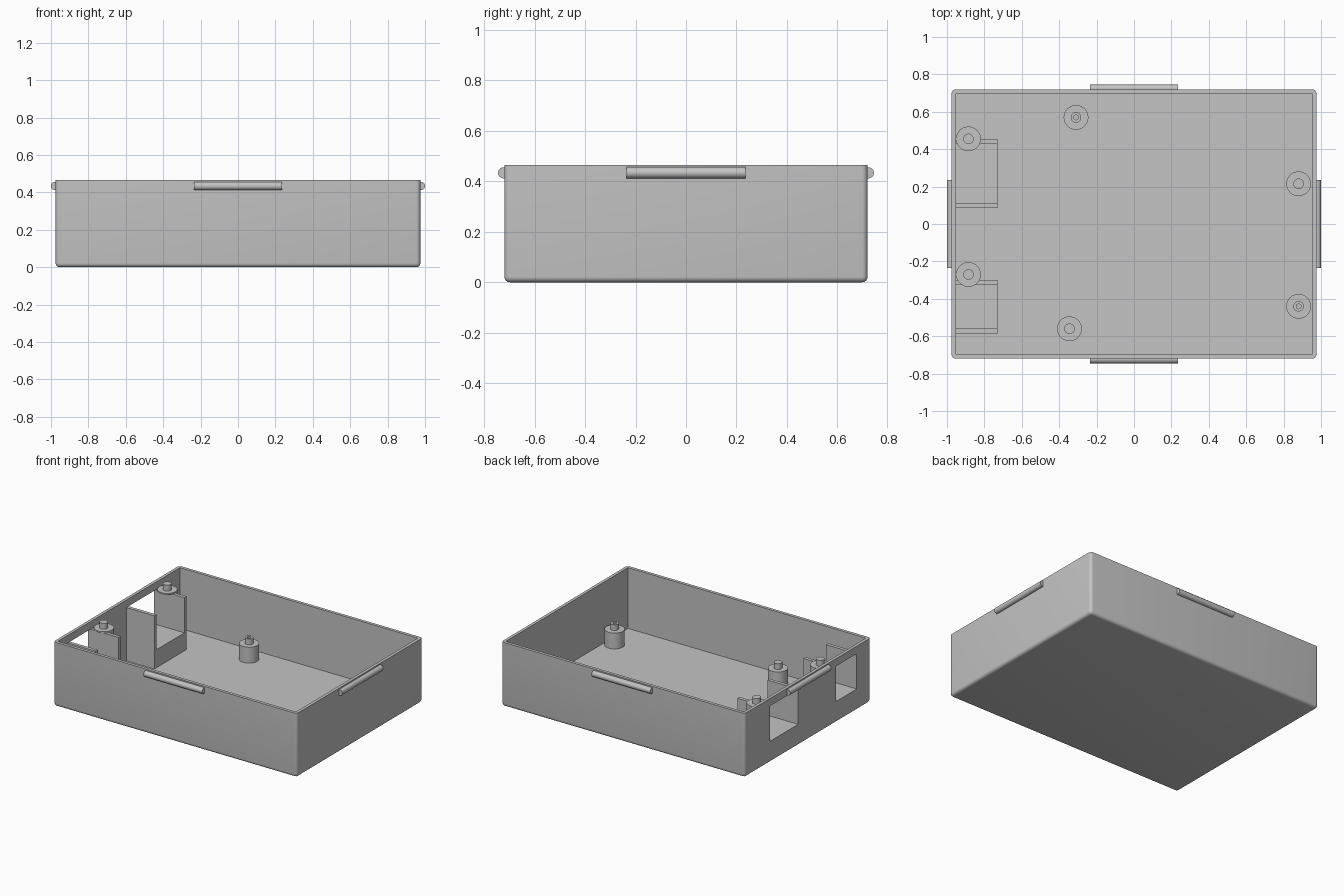
import bpy, bmesh
from math import pi
from mathutils import Matrix, Vector

if "Cube" in bpy.data.objects:
    bpy.data.objects.remove(bpy.data.objects["Cube"], do_unlink=True)

grey = bpy.data.materials.new("plain_grey")
grey.use_nodes = True
grey.diffuse_color = (0.55, 0.55, 0.55, 1)
grey.node_tree.nodes["Principled BSDF"].inputs["Base Color"].default_value = grey.diffuse_color

HX, HY, TOP = 0.975, 0.72, 0.465   # outer half sizes and height
WALL, FLOOR = 0.022, 0.025
IX = HX - WALL
SILL, HEAD = 0.155, 0.41           # port opening heights
PORTS = [(0.11, 0.43), (-0.56, -0.325)]


def make(name, bm):
    mesh = bpy.data.meshes.new(name)
    bmesh.ops.recalc_face_normals(bm, faces=bm.faces)
    bm.to_mesh(mesh)
    bm.free()
    ob = bpy.data.objects.new(name, mesh)
    bpy.context.collection.objects.link(ob)
    mesh.materials.append(grey)
    return ob


def box(name, lo, hi, round_by=0):
    lo, hi = Vector(lo), Vector(hi)
    bm = bmesh.new()
    bmesh.ops.create_cube(bm, size=1)
    for v in bm.verts:
        v.co = Vector((v.co[i] + 0.5) * (hi[i] - lo[i]) + lo[i] for i in range(3))
    if round_by:  # round every edge except the top rim
        edges = [e for e in bm.edges if min(v.co.z for v in e.verts) < hi.z - 0.001]
        bmesh.ops.bevel(bm, geom=edges, offset=round_by, segments=5,
                        profile=0.5, affect='EDGES')
    return make(name, bm)


def cylinder(name, radius, length, matrix, sides=40):
    bm = bmesh.new()
    bmesh.ops.create_cone(bm, cap_ends=True, segments=sides, radius1=radius,
                          radius2=radius, depth=length, matrix=matrix)
    return make(name, bm)


def upright(name, x, y, radius, z0, z1, sides=40):
    return cylinder(name, radius, z1 - z0, Matrix.Translation((x, y, (z0 + z1) / 2)), sides)


def select_only(ob):
    bpy.ops.object.select_all(action='DESELECT')
    ob.select_set(True)
    bpy.context.view_layer.objects.active = ob


def cut(ob, cutter):
    cutter.hide_render = True
    mod = ob.modifiers.new("cut", 'BOOLEAN')
    mod.operation, mod.solver, mod.object = 'DIFFERENCE', 'EXACT', cutter
    select_only(ob)
    bpy.ops.object.modifier_apply(modifier=mod.name)


def smooth(ob):
    select_only(ob)
    bpy.ops.object.shade_smooth_by_angle(angle=pi / 6)


# Hollow tray with two port openings in the right wall
shell = box("tray_shell", (-HX, -HY, 0), (HX, HY, TOP), 0.022)
cutters = [box("cavity_cutter", (-IX, WALL - HY, FLOOR), (IX, HY - WALL, 1))]
cut(shell, cutters[0])
port_cutters = []
for y0, y1 in PORTS:
    c = box("port_cutter", (-1.2, y0, SILL), (-0.75, y1, HEAD))
    port_cutters.append(c)
    cut(shell, c)
smooth(shell)

# Port surrounds: raised sill between two upright plates
for i, (y0, y1) in enumerate(PORTS, 1):
    box(f"port_sill_{i}", (-IX, y0, FLOOR), (-0.73, y1, SILL))
    box(f"port_plate_front_{i}", (-IX, y0 - 0.025, FLOOR), (-0.73, y0, HEAD))
    box(f"port_plate_back_{i}", (-IX, y1, FLOOR), (-0.73, y1 + 0.025, HEAD))

# Board posts with locating pins: x, y, top height, whether the pin is drilled
POSTS = [(-0.31, 0.57, 0.14, True), (0.88, 0.215, 0.14, False),
         (0.88, -0.44, 0.14, True), (-0.345, -0.56, 0.14, False),
         (-0.885, 0.455, 0.42, False), (-0.885, -0.27, 0.42, False)]
for i, (x, y, top, drilled) in enumerate(POSTS, 1):
    post = upright(f"post_{i}", x, y, 0.066, FLOOR, top)
    if top > HEAD:  # keep the port openings clear
        cut(post, port_cutters[0 if y > 0 else 1])
    smooth(post)
    pin = upright(f"post_pin_{i}", x, y, 0.028, top, top + 0.042, 32)
    if drilled:
        hole = upright("hole_cutter", x, y, 0.014, top + 0.01, top + 0.1, 6)
        cutters.append(hole)
        cut(pin, hole)
    smooth(pin)

# Rounded snap ridges centred on each wall
for sx, sy, name in [(1, 0, "left"), (-1, 0, "right"), (0, 1, "back"), (0, -1, "front")]:
    turn = Matrix.Rotation(pi / 2, 4, 'X' if sx else 'Y')
    place = Matrix.Translation((sx * (HX + 0.003), sy * (HY + 0.003), 0.434))
    # keep only the outer half, seated just inside the wall
    ridge = cylinder(f"snap_ridge_{name}", 0.022, 0.47, place @ turn)
    for v in ridge.data.vertices:
        if sx:
            v.co.x = sx * max(sx * v.co.x, HX - 0.01)
        else:
            v.co.y = sy * max(sy * v.co.y, HY - 0.01)
    smooth(ridge)

for c in cutters + port_cutters:
    bpy.data.objects.remove(c, do_unlink=True)
